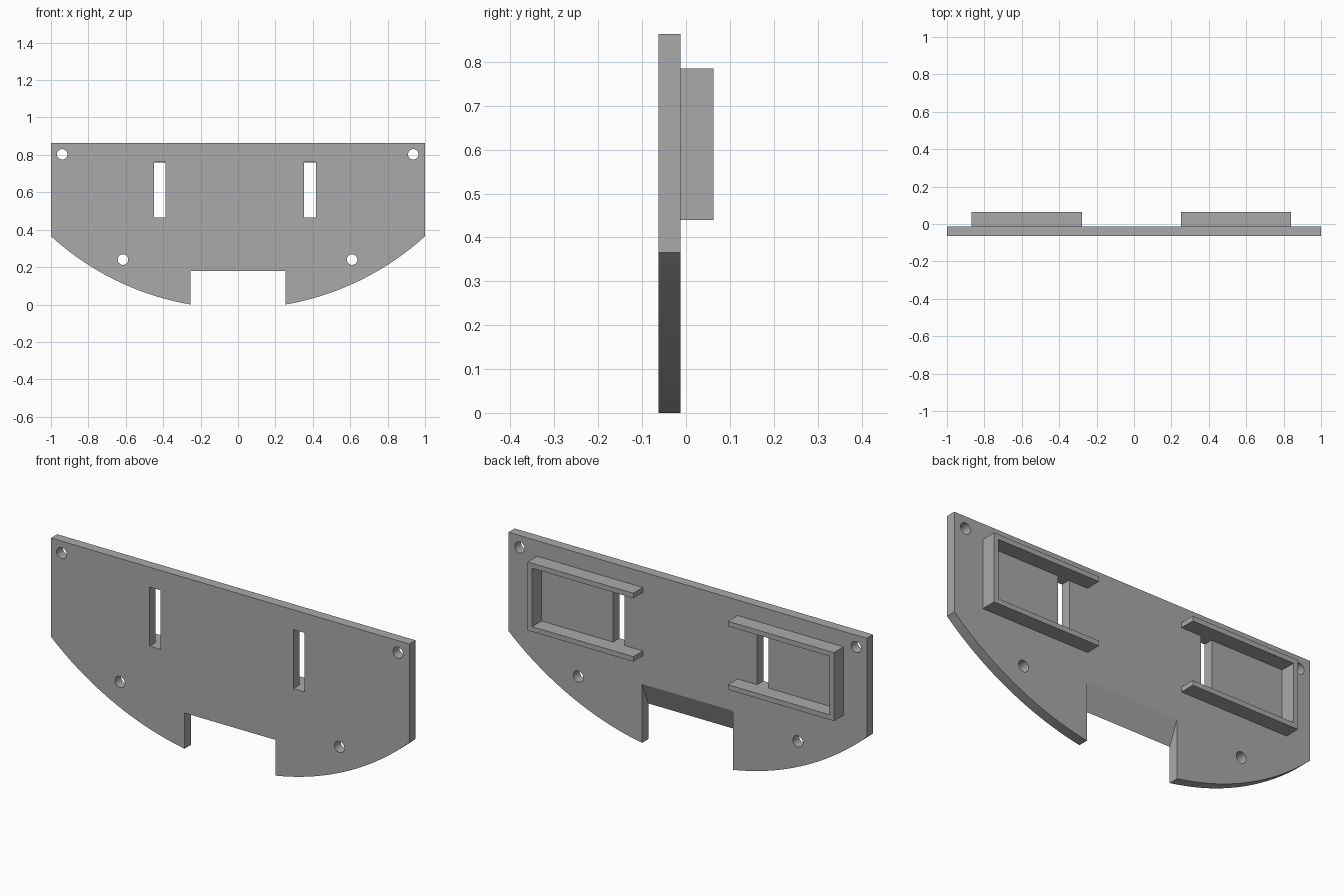
import bpy, bmesh, math

old = bpy.data.objects.get("Cube")
if old:
    bpy.data.objects.remove(old, do_unlink=True)

FRONT, BACK, REAR = -0.063, -0.013, 0.063
TOP, NOTCH = 0.863, 0.18

grey = bpy.data.materials.new("plain grey")
grey.use_nodes = True
color = (0.4, 0.4, 0.4, 1)
grey.diffuse_color = color
grey.node_tree.nodes["Principled BSDF"].inputs["Base Color"].default_value = color


def prism(name, outline, start, depth):
    """Extrude a closed 3D outline along a vector."""
    bm = bmesh.new()
    face = bm.faces.new([bm.verts.new(p) for p in outline])
    moved = bmesh.ops.extrude_face_region(bm, geom=[face])["geom"]
    verts = [v for v in moved if isinstance(v, bmesh.types.BMVert)]
    bmesh.ops.translate(bm, verts=verts, vec=depth)
    bmesh.ops.translate(bm, verts=bm.verts[:], vec=start)
    # The starting face is kept only if the extrusion did not consume it
    if len([f for f in bm.faces if len(f.verts) == len(outline)]) < 2:
        bmesh.ops.holes_fill(bm, edges=bm.edges[:])
    bmesh.ops.recalc_face_normals(bm, faces=bm.faces[:])
    mesh = bpy.data.meshes.new(name)
    bm.to_mesh(mesh)
    bm.free()
    mesh.materials.append(grey)
    obj = bpy.data.objects.new(name, mesh)
    bpy.context.collection.objects.link(obj)
    return obj


def upright(name, points, y0, y1):
    """Prism from an x-z outline between two depths."""
    return prism(name, [(x, 0, z) for x, z in points], (0, y0, 0), (0, y1 - y0, 0))


def box_outline(x0, x1, z0, z1):
    return [(x0, z0), (x1, z0), (x1, z1), (x0, z1)]


def cut(target, cutter):
    mod = target.modifiers.new("cut", "BOOLEAN")
    mod.operation, mod.solver, mod.object = "DIFFERENCE", "EXACT", cutter
    with bpy.context.temp_override(object=target, active_object=target):
        bpy.ops.object.modifier_apply(modifier=mod.name)
    bpy.data.objects.remove(cutter, do_unlink=True)


# Plate with a curved lower edge
centre_z, radius = 1.463, 1.485


def arc(x0, x1, steps=20):
    xs = [x0 + (x1 - x0) * i / steps for i in range(steps + 1)]
    return [(x, centre_z - math.sqrt(radius ** 2 - x * x)) for x in xs]


outline = ([(-1, TOP)] + arc(-1, -0.254) + [(-0.254, NOTCH), (0.254, NOTCH)]
           + arc(0.254, 1) + [(1, TOP)])
plate = upright("mounting_plate", outline, FRONT, BACK)

# Sloped relief on the back above the notch
relief = [(0, FRONT, NOTCH), (0, BACK, 0.297), (0, 0.02, 0.297),
          (0, 0.02, 0.1), (0, FRONT, 0.1)]
cut(plate, prism("relief_cutter", relief, (-0.254, 0, 0), (0.508, 0, 0)))

# Slots through the plate
for x0, x1 in ((-0.45, -0.387), (0.353, 0.416)):
    cut(plate, upright("slot_cutter", box_outline(x0, x1, 0.465, 0.763), -0.1, 0.02))

# Screw holes
for x, z in ((-0.94, 0.803), (0.937, 0.803), (-0.615, 0.24), (0.61, 0.24)):
    ring = [(x + 0.028 * math.cos(a), z + 0.028 * math.sin(a))
            for a in (math.tau * i / 32 for i in range(32))]
    cut(plate, upright("hole_cutter", ring, -0.1, 0.02))

# Three-sided holders on the back, open towards the middle
WALL = 0.025
LOW, HIGH = 0.44, 0.785
parts = [plate]
for name, outer, inner in (("right_holder", -0.87, -0.278), ("left_holder", 0.84, 0.25)):
    end = outer + math.copysign(WALL, inner - outer)
    u_shape = [(inner, LOW), (outer, LOW), (outer, HIGH), (inner, HIGH),
               (inner, HIGH - WALL), (end, HIGH - WALL),
               (end, LOW + WALL), (inner, LOW + WALL)]
    parts.append(upright(name, u_shape, BACK, REAR))

# Smooth hole walls and curved edge, keeping corners sharp
bpy.ops.object.select_all(action="DESELECT")
for part in parts:
    part.select_set(True)
bpy.context.view_layer.objects.active = plate
bpy.ops.object.shade_smooth_by_angle(angle=math.radians(20))
